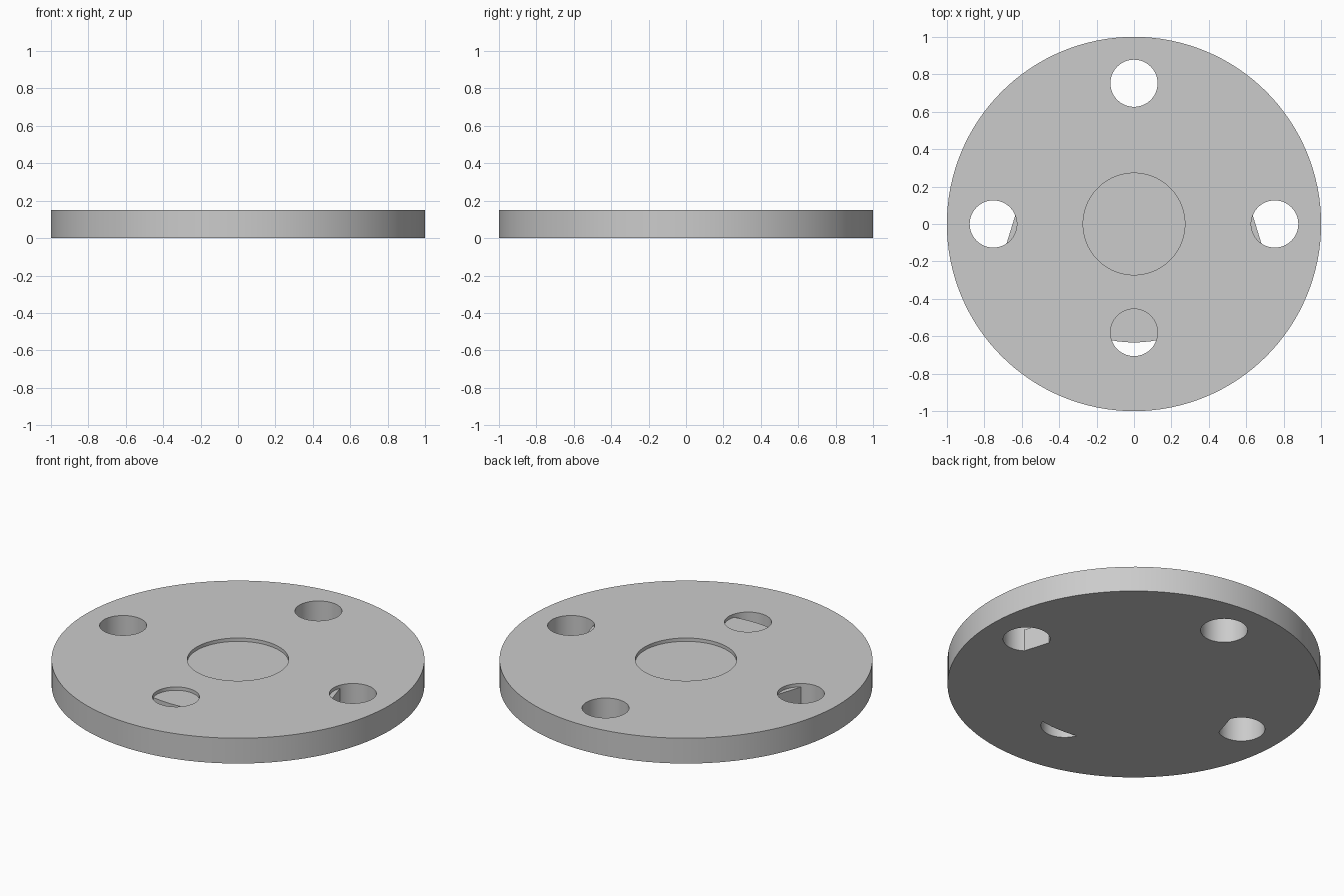
import bpy, bmesh, math

if "Cube" in bpy.data.objects:
    bpy.data.objects.remove(bpy.data.objects["Cube"])

HEIGHT = 0.15
SHELF = 0.13      # top of the hidden inner core
HOLES = [(0, 0.752), (-0.752, 0), (0.752, 0), (0, -0.58)]


def prism(name, outline, z0, z1):
    """Closed solid from a counter-clockwise outline."""
    bm = bmesh.new()
    base = bm.faces.new([bm.verts.new((x, y, z0)) for x, y in outline])
    top = bmesh.ops.extrude_face_region(bm, geom=[base])["geom"]
    for v in top:
        if isinstance(v, bmesh.types.BMVert):
            v.co.z = z1
    bmesh.ops.recalc_face_normals(bm, faces=bm.faces)
    mesh = bpy.data.meshes.new(name)
    bm.to_mesh(mesh)
    bm.free()
    ob = bpy.data.objects.new(name, mesh)
    bpy.context.collection.objects.link(ob)
    return ob


def circle(r, n, cx=0, cy=0):
    return [(cx + r * math.cos(2 * math.pi * i / n),
             cy + r * math.sin(2 * math.pi * i / n)) for i in range(n)]


def subtract(target, cutter):
    mod = target.modifiers.new("cut", "BOOLEAN")
    mod.operation = "DIFFERENCE"
    mod.solver = "EXACT"
    mod.object = cutter
    bpy.context.view_layer.objects.active = target
    bpy.ops.object.modifier_apply(modifier=mod.name)


# Round plate
plate = prism("plate", circle(1, 128), 0, HEIGHT)

# Inner core outline: round at the front, tapering flanks, mirrored
right = [(0.633 * math.cos(math.radians(a)), 0.633 * math.sin(math.radians(a)))
         for a in range(-90, -29, 4)]
right += [(0.695, -0.15), (0.615, 0.11), (0.48, 0.45), (0.2, 0.55)]
outline = right + [(-x, y) for x, y in reversed(right[1:])]
core = prism("core_helper", outline, -0.3, SHELF)

# Four holes, partly stopped by the core
helpers = [core]
for x, y in HOLES:
    cutter = prism("hole_cutter", circle(0.126, 64, x, y), -0.1, 0.3)
    subtract(cutter, core)
    subtract(plate, cutter)
    helpers.append(cutter)

# Shallow central recess
recess = prism("recess_cutter", circle(0.272, 96), SHELF, 0.3)
subtract(plate, recess)
helpers.append(recess)

for ob in helpers:
    bpy.data.objects.remove(ob)

plate.select_set(True)
bpy.context.view_layer.objects.active = plate
bpy.ops.object.shade_smooth_by_angle(angle=math.radians(30))
